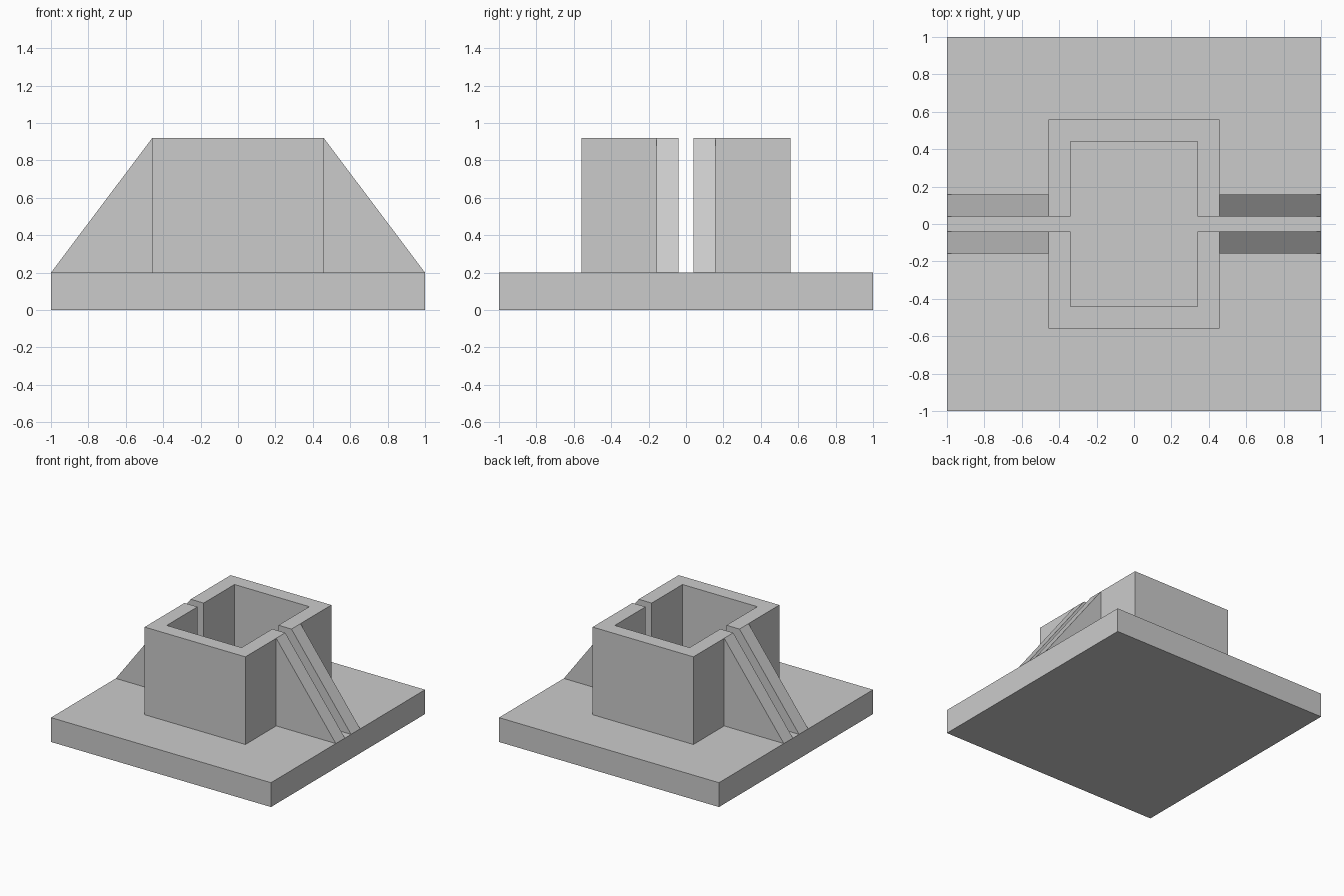
import bpy
import bmesh
from mathutils import Vector

if "Cube" in bpy.data.objects:
    bpy.data.objects.remove(bpy.data.objects["Cube"], do_unlink=True)

# One flat grey for the whole bracket
grey = bpy.data.materials.new("plain grey")
grey.use_nodes = True
colour = (0.6, 0.6, 0.6, 1)
grey.diffuse_color = colour
grey.node_tree.nodes["Principled BSDF"].inputs["Base Color"].default_value = colour

BASE_TOP, TOP = 0.2, 0.92
OUT_X, OUT_Y = 0.458, 0.558      # outer half sizes of the socket
IN_X, IN_Y = 0.34, 0.44          # inner half sizes of the socket
SLOT, RIB = 0.04, 0.158          # inner and outer y of each rib


def extrude_profile(name, points, direction):
    """Extrude a closed flat outline into a solid."""
    bm = bmesh.new()
    face = bm.faces.new([bm.verts.new(p) for p in points])
    result = bmesh.ops.extrude_face_region(bm, geom=[face], use_keep_orig=True)
    moved = [v for v in result["geom"] if isinstance(v, bmesh.types.BMVert)]
    bmesh.ops.translate(bm, verts=moved, vec=Vector(direction))
    bmesh.ops.recalc_face_normals(bm, faces=bm.faces)
    mesh = bpy.data.meshes.new(name)
    bm.to_mesh(mesh)
    bm.free()
    mesh.materials.append(grey)
    obj = bpy.data.objects.new(name, mesh)
    bpy.context.collection.objects.link(obj)
    return obj


# Square base plate
extrude_profile("base_plate", [(-1, -1, 0), (1, -1, 0), (1, 1, 0), (-1, 1, 0)],
                (0, 0, BASE_TOP))

for side, s in (("front", -1), ("back", 1)):
    # U-shaped half of the split socket
    outline = [(-OUT_X, SLOT), (-OUT_X, OUT_Y), (OUT_X, OUT_Y), (OUT_X, SLOT),
               (IN_X, SLOT), (IN_X, IN_Y), (-IN_X, IN_Y), (-IN_X, SLOT)]
    extrude_profile(side + "_socket_half", [(x, s * y, BASE_TOP) for x, y in outline],
                    (0, 0, TOP - BASE_TOP))
    # Triangular ribs beside the slot
    for end, e in (("right", -1), ("left", 1)):
        triangle = [(OUT_X, BASE_TOP), (1, BASE_TOP), (OUT_X, TOP)]
        extrude_profile(f"{side}_{end}_rib", [(e * x, s * SLOT, z) for x, z in triangle],
                        (0, s * (RIB - SLOT), 0))
